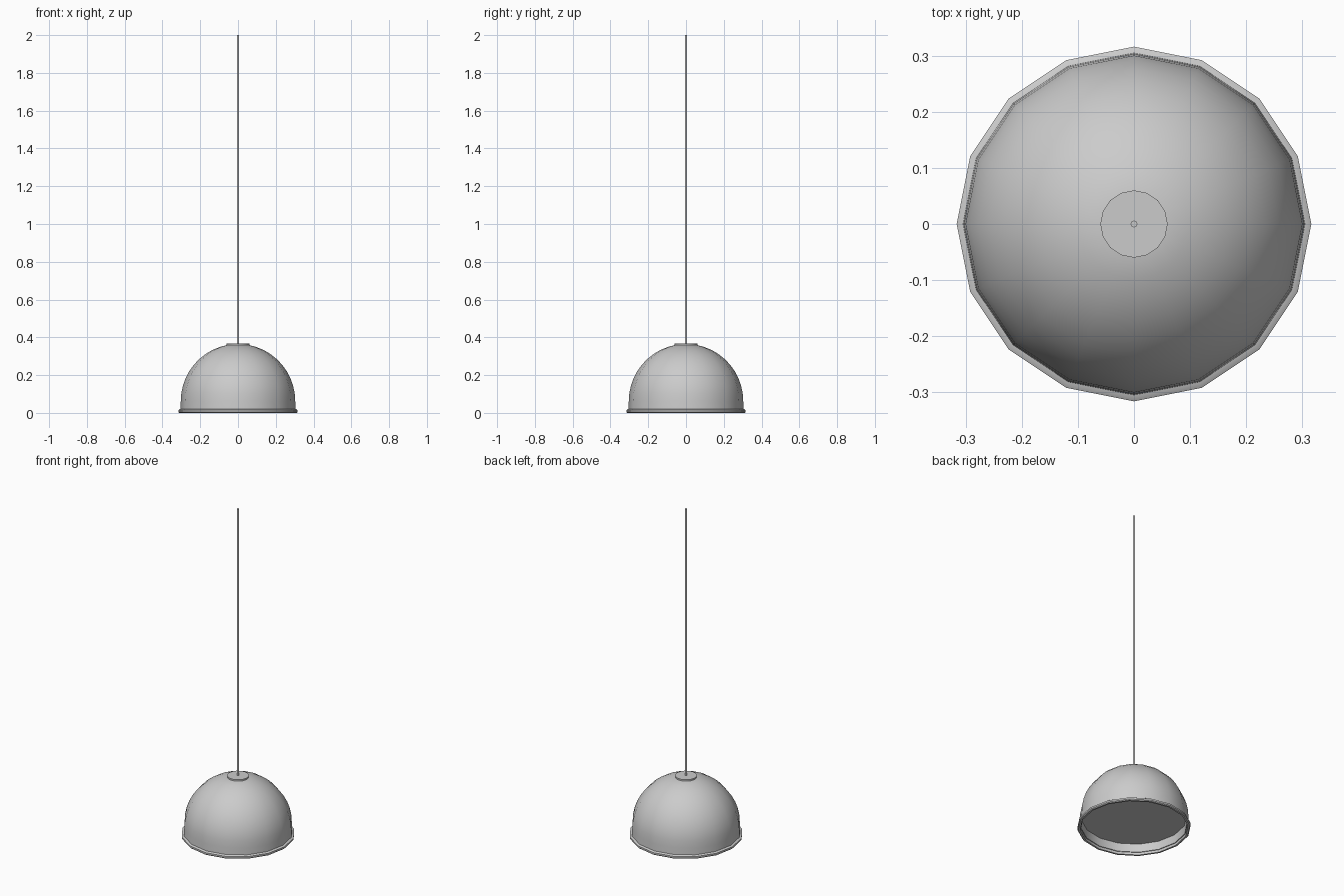
import bpy, bmesh, math

if "Cube" in bpy.data.objects:
    bpy.data.objects.remove(bpy.data.objects["Cube"])

SIDES = 16


def lathe(name, profile, sides=SIDES, closed=False, smooth=40):
    """Revolve an (r, z) profile around the z axis."""
    bm = bmesh.new()
    rings = []
    for r, z in profile:
        if r == 0:
            rings.append([bm.verts.new((0, 0, z))] * sides)
        else:
            rings.append([bm.verts.new((r * math.cos(2 * math.pi * i / sides),
                                        r * math.sin(2 * math.pi * i / sides), z))
                          for i in range(sides)])
    pairs = list(zip(rings, rings[1:]))
    if closed:
        pairs.append((rings[-1], rings[0]))
    for a, b in pairs:
        for i in range(sides):
            j = (i + 1) % sides
            corners = list(dict.fromkeys((a[i], a[j], b[j], b[i])))
            if len(corners) > 2:
                bm.faces.new(corners)
    bmesh.ops.recalc_face_normals(bm, faces=bm.faces)
    mesh = bpy.data.meshes.new(name)
    bm.to_mesh(mesh)
    bm.free()
    ob = bpy.data.objects.new(name, mesh)
    bpy.context.collection.objects.link(ob)
    bpy.context.view_layer.objects.active = ob
    ob.select_set(True)
    bpy.ops.object.shade_smooth_by_angle(angle=math.radians(smooth))
    ob.select_set(False)
    return ob


def arc(radius, centre_z, steps, end_deg):
    return [(radius * math.cos(math.radians(end_deg * k / steps)),
             centre_z + radius * math.sin(math.radians(end_deg * k / steps)))
            for k in range(steps + 1)]


# Hollow dome shade: outer skin, then inner skin back down
outer = [(0.305, 0.015)] + arc(0.303, 0.062, 10, 79)
inner = [(0.295, 0.015)] + arc(0.293, 0.062, 10, 79)
lathe("shade", outer + [(0, 0.36), (0, 0.35)] + inner[::-1], closed=True)

# Rolled rim around the opening
lathe("rim", [(0.300, 0.0), (0.311, 0.0), (0.316, 0.005), (0.316, 0.015),
              (0.306, 0.021), (0.300, 0.021)], closed=True)

# Flat diffuser set inside the shade
lathe("diffuser", [(0, 0.065), (0.294, 0.065), (0.294, 0.07), (0, 0.07)])

# Top cap and hanging cord
lathe("cap", [(0, 0.352), (0.06, 0.352), (0.06, 0.368), (0, 0.368)])
lathe("cord", [(0, 0.36), (0.006, 0.36), (0.006, 2.0), (0, 2.0)], sides=8, smooth=50)
